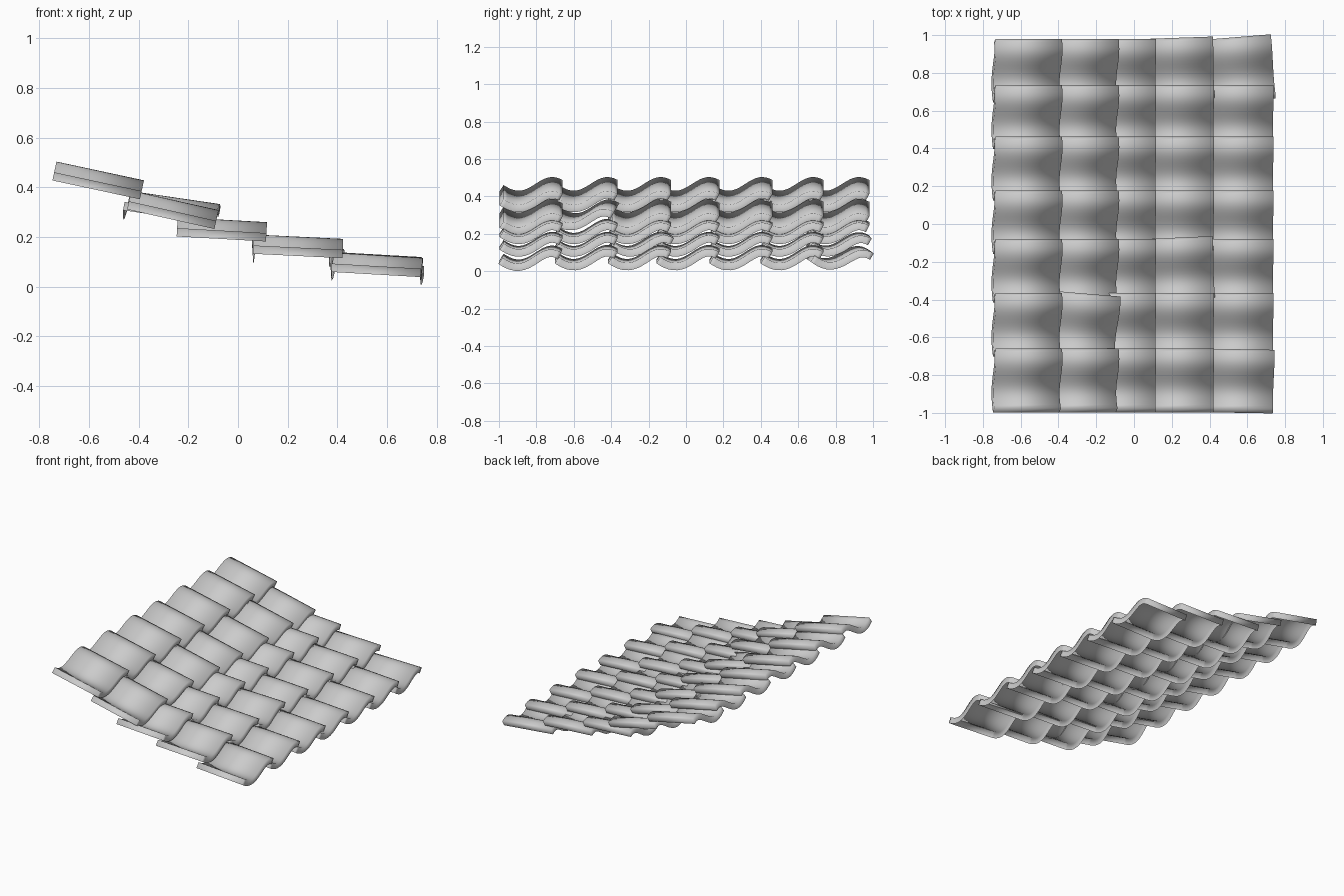
import bpy
import bmesh
import math

if "Cube" in bpy.data.objects:
    bpy.data.objects.remove(bpy.data.objects["Cube"])

LENGTH, WIDTH, SKIRT = 0.36, 0.315, 0.04
SEGS = 18

# S-shaped cross-section: trough then crest
def profile():
    top, low = [], []
    for i in range(SEGS + 1):
        t = WIDTH * i / SEGS
        a = math.pi * (t - 0.08) / 0.18
        h = 0.0375 * (1 - math.cos(a))
        slope = 0.0375 * math.sin(a) * math.pi / 0.18
        n = math.hypot(1, slope)
        y = t - WIDTH / 2
        top.append((y, h))
        low.append((y + SKIRT * slope / n, h - SKIRT / n))
    return top, low

# One tile: curved sheet with a skirt round its edge, open underneath
def tile_mesh():
    bm = bmesh.new()
    top, low = profile()
    x = LENGTH / 2
    ring = lambda xx, pts: [bm.verts.new((xx, y, z)) for y, z in pts]
    tb, tf = ring(-x, top), ring(x, top)
    lb, lf = ring(-x, low), ring(x, low)
    for i in range(SEGS):
        j = i + 1
        bm.faces.new((tb[i], tf[i], tf[j], tb[j]))
        bm.faces.new((tf[i], lf[i], lf[j], tf[j]))
        bm.faces.new((tb[j], lb[j], lb[i], tb[i]))
    bm.faces.new((tf[0], tb[0], lb[0], lf[0]))
    bm.faces.new((tb[-1], tf[-1], lf[-1], lb[-1]))
    # smooth curve, sharp rims
    for f in bm.faces:
        f.smooth = True
    for e in bm.edges:
        if len(e.link_faces) == 2 and e.calc_face_angle() > math.radians(35):
            e.smooth = False
    me = bpy.data.meshes.new("roof_tile")
    bm.to_mesh(me)
    bm.free()
    return me

# Rows from the ridge down: centre x, trough height, pitch
rows = [(-0.570, 0.3925, 12.1), (-0.270, 0.2745, 12.6), (-0.067, 0.195, 3.2),
        (0.240, 0.1265, 2.8), (0.555, 0.055, 3.3)]
# Right-hand edge of each column
columns = [-0.66, -0.365, -0.08, 0.178, 0.462, 0.735, 0.98]
# Loose tiles: dx, dy, dz, roll, pitch change, yaw
loose = {(1, 1): (0.0, -0.003, 0.010, 0, -4.3, -4.8),
         (3, 2): (0.0, 0.008, 0.0, 0, 0, 2.5),
         (3, 6): (0.0, 0.005, 0.0, -1, 0, 2.0),
         (4, 0): (0.003, -0.003, -0.003, 0, 0, -1.0),
         (4, 6): (0.0, 0.007, 0.0, -3, 0, 4.7)}

mesh = tile_mesh()
for r, (cx, cz, pitch) in enumerate(rows):
    for c, edge in enumerate(columns):
        dx, dy, dz, roll, dp, yaw = loose.get((r, c), (0,) * 6)
        ob = bpy.data.objects.new(f"roof_tile_row{r + 1}_col{c + 1}", mesh)
        ob.location = (cx + dx, edge - WIDTH / 2 + dy, cz + dz)
        ob.rotation_euler = [math.radians(v) for v in (roll, pitch + dp, yaw)]
        bpy.context.collection.objects.link(ob)
